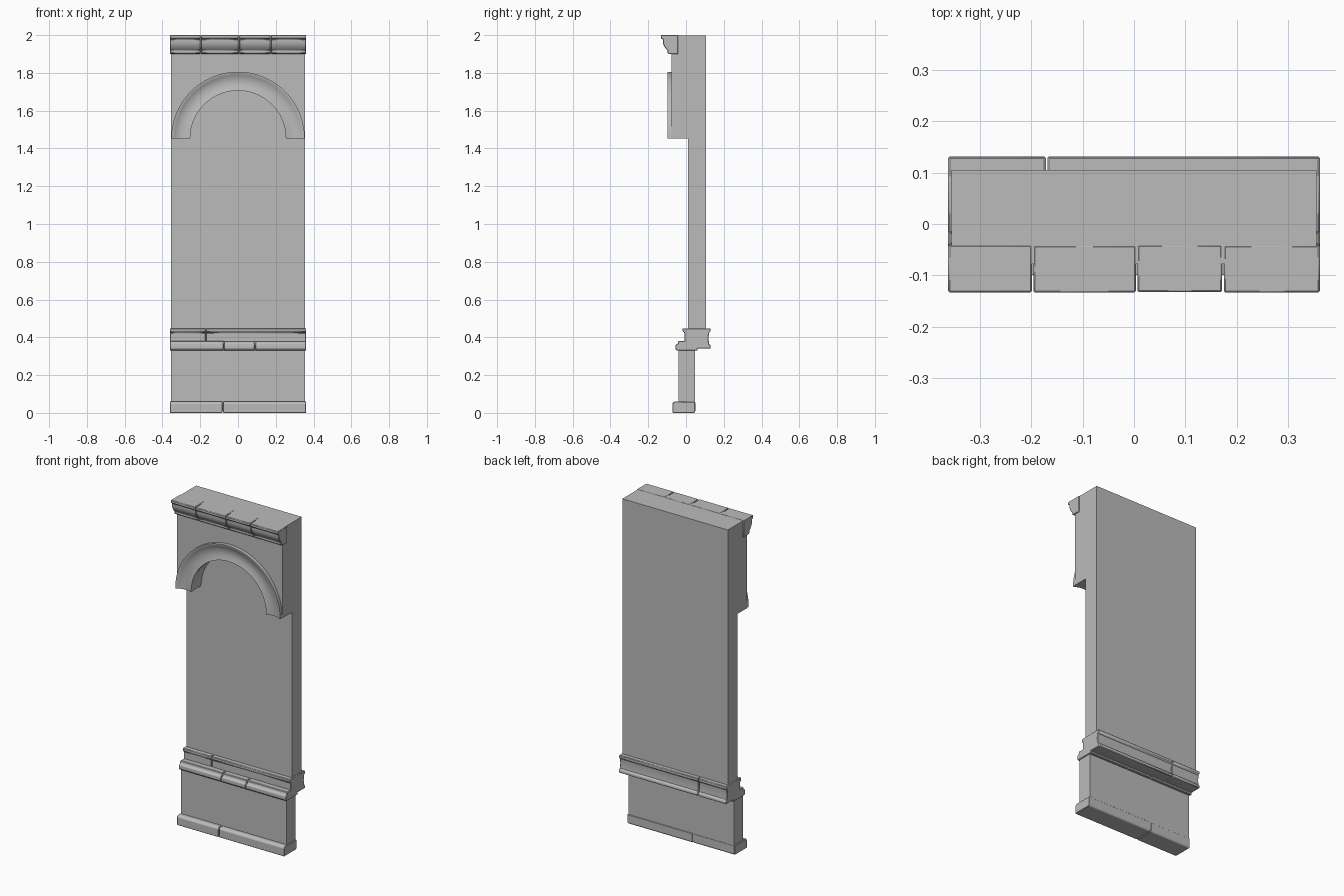
import bpy, bmesh, math, random
from mathutils import Vector

random.seed(4)
if "Cube" in bpy.data.objects:
    bpy.data.objects.remove(bpy.data.objects["Cube"], do_unlink=True)

stone = bpy.data.materials.new("grey_stone")
stone.use_nodes = True
GREY = (0.5, 0.5, 0.5, 1)
stone.diffuse_color = GREY
stone.node_tree.nodes["Principled BSDF"].inputs["Base Color"].default_value = GREY

WALL = 0.355       # half width of the wall
TRIM = 0.361       # half width of the mouldings
SPRING = 1.453     # height where the arch starts
R_IN, R_OUT = 0.255, 0.353


def finish(name, bm, bevel=0.0, smooth=False):
    bmesh.ops.recalc_face_normals(bm, faces=bm.faces)
    mesh = bpy.data.meshes.new(name)
    bm.to_mesh(mesh)
    bm.free()
    mesh.materials.append(stone)
    ob = bpy.data.objects.new(name, mesh)
    bpy.context.collection.objects.link(ob)
    if bevel:
        mod = ob.modifiers.new("worn_edges", "BEVEL")
        mod.width, mod.segments = bevel, 1
        mod.limit_method, mod.angle_limit = "ANGLE", math.radians(40)
    if smooth:
        bpy.ops.object.select_all(action="DESELECT")
        ob.select_set(True)
        bpy.context.view_layer.objects.active = ob
        bpy.ops.object.shade_smooth_by_angle(angle=math.radians(35))
    return ob


def loft(sections):
    """Join matching closed sections into a capped solid."""
    bm = bmesh.new()
    rings = [[bm.verts.new(p) for p in s] for s in sections]
    n = len(rings[0])
    for a, b in zip(rings, rings[1:]):
        for i in range(n):
            j = (i + 1) % n
            bm.faces.new((a[i], a[j], b[j], b[i]))
    bm.faces.new(rings[0])
    bm.faces.new(rings[-1])
    return bm


def bar(name, profile, x0, x1, bevel=0.0, smooth=False):
    """Run a (y, z) profile along x."""
    return finish(name, loft([[(x, y, z) for y, z in profile] for x in (x0, x1)]), bevel, smooth)


def box(name, half, y0, y1, z0, z1):
    return bar(name, [(y0, z0), (y1, z0), (y1, z1), (y0, z1)], -half, half)


def moulding(name, profile, joints, wear=0.0, smooth=False):
    """A row of stones cut from one profile, with fine open joints and slight wear."""
    ends = [-TRIM] + joints + [TRIM]
    for k, (a, b) in enumerate(zip(ends, ends[1:])):
        gap = 0.0015
        shift = random.uniform(-wear, wear)
        prof = [(y + shift, z) for y, z in profile]
        bar(f"{name}_{k + 1}", prof, a + gap * (k > 0), b - gap * (k < len(joints)), 0.003, smooth)


# Walls
box("back_wall", WALL, 0.01, 0.105, 0.36, 1.999)
box("base_panel", WALL, -0.04, 0.047, 0.01, 0.35)

# Arched upper wall
arc = [(R_IN * math.cos(t), SPRING + R_IN * math.sin(t))
       for t in (math.pi * i / 40 for i in range(41))]
outline = [(-WALL, SPRING), (-WALL, 1.999), (WALL, 1.999), (WALL, SPRING)] + arc
finish("arched_wall", loft([[(x, y, z) for x, z in outline] for y in (-0.078, 0.015)]))

# Hollowed moulding around the arch, given as (radius, y)
cove = [(R_OUT, -0.07), (R_OUT, -0.099), (0.346, -0.099), (0.334, -0.091), (0.318, -0.085),
        (0.3, -0.082), (0.28, -0.083), (0.262, -0.088), (R_IN - 0.002, -0.09), (R_IN - 0.002, -0.07)]
sweep = []
for i in range(49):
    t = math.pi * i / 48
    sweep.append([(r * math.cos(t), y, SPRING + r * math.sin(t)) for r, y in cove])
finish("arch_moulding", loft(sweep), smooth=True)

# Top cornice
moulding("cornice", [(-0.04, 2.0), (-0.132, 2.0), (-0.132, 1.983), (-0.121, 1.978), (-0.121, 1.96),
                     (-0.115, 1.942), (-0.104, 1.927), (-0.097, 1.92), (-0.097, 1.906),
                     (-0.088, 1.9), (-0.04, 1.9)],
         [-0.197, 0.005, 0.173], 0.002, True)

# Ledge around the wall foot: back and upper front, then the lower front step
moulding("ledge_upper", [(-0.018, 0.448), (0.13, 0.448), (0.13, 0.432), (0.122, 0.424), (0.119, 0.395),
                         (0.122, 0.366), (0.131, 0.356), (0.131, 0.341), (0.03, 0.341), (-0.008, 0.36),
                         (-0.008, 0.424), (-0.018, 0.432)],
         [-0.17], 0.0, True)
moulding("ledge_lower", [(0.0, 0.381), (-0.042, 0.381), (-0.045, 0.366), (-0.057, 0.36), (-0.057, 0.338),
                         (-0.05, 0.329), (0.06, 0.329), (0.06, 0.35)],
         [-0.075, 0.09], 0.002)

# Plinth at the ground
moulding("plinth", [(-0.071, 0.0), (0.045, 0.0), (0.049, 0.01), (0.049, 0.058), (-0.06, 0.06),
                    (-0.071, 0.05)],
         [-0.08], 0.002)
